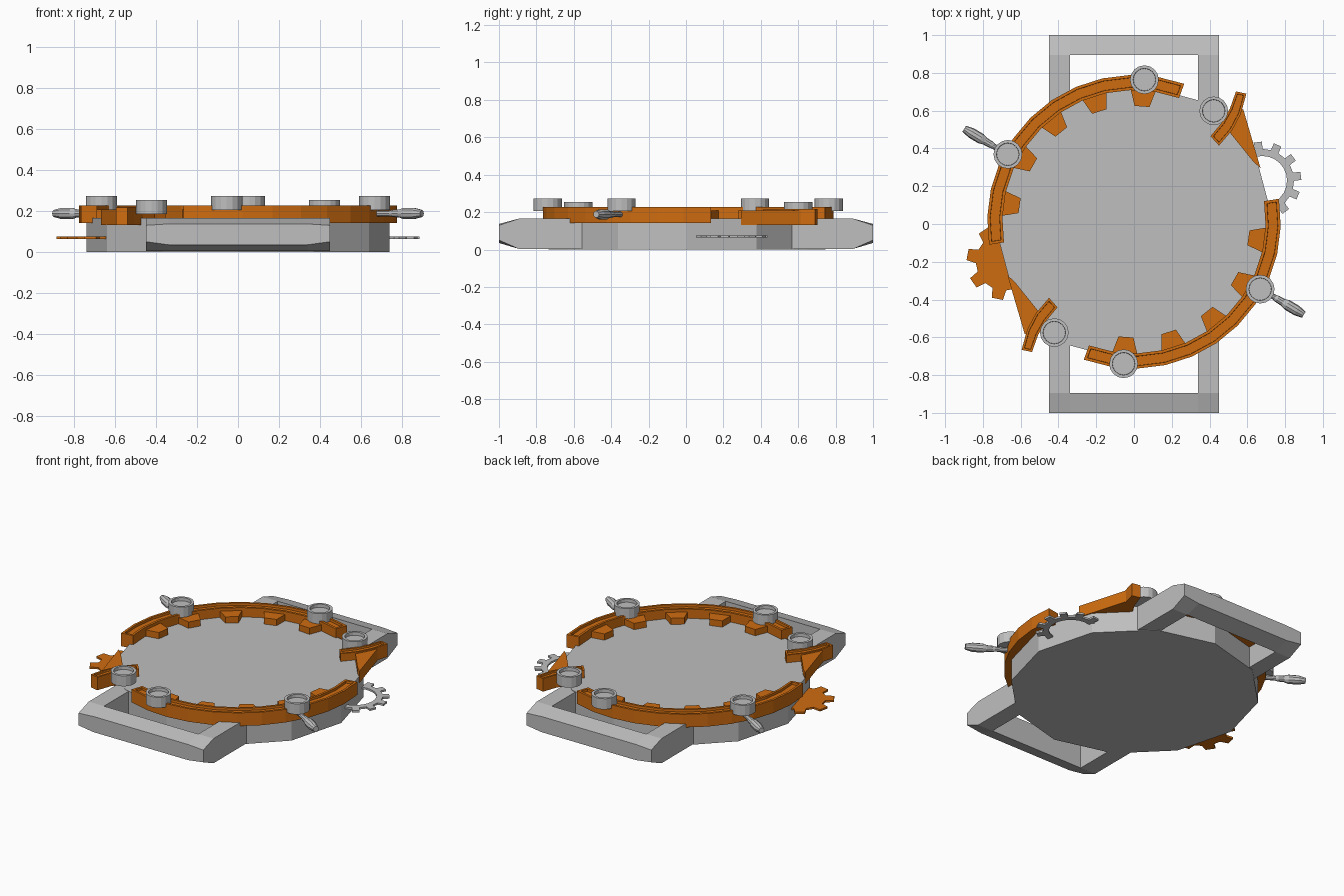
import bpy, bmesh, math
from mathutils import Vector

if "Cube" in bpy.data.objects:
    bpy.data.objects.remove(bpy.data.objects["Cube"])

CY = 0.012  # y of the turning centre shared by the paired parts


def material(name, rgb):
    m = bpy.data.materials.new(name)
    m.diffuse_color = (*rgb, 1)
    m.use_nodes = True
    m.node_tree.nodes["Principled BSDF"].inputs["Base Color"].default_value = m.diffuse_color
    return m


grey = material("light_grey", (0.52, 0.52, 0.52))
orange = material("orange", (0.62, 0.15, 0.005))


def finish(bm, name, mat):
    bmesh.ops.recalc_face_normals(bm, faces=bm.faces[:])
    me = bpy.data.meshes.new(name)
    bm.to_mesh(me)
    bm.free()
    me.materials.append(mat)
    ob = bpy.data.objects.new(name, me)
    bpy.context.collection.objects.link(ob)
    return ob


def polar(r, deg):
    a = math.radians(deg)
    return (r * math.cos(a), r * math.sin(a))


def circle(x, y, r, n):
    return [(x + r * math.cos(2 * math.pi * i / n),
             y + r * math.sin(2 * math.pi * i / n)) for i in range(n)]


def prism(name, pts, z0, z1, mat, s=1, rim=0, depth=0):
    """Upright prism, turned half round when s = -1, optionally recessed on top."""
    bm = bmesh.new()
    low, high = ([bm.verts.new((s * x, CY + s * y, z)) for x, y in pts] for z in (z0, z1))
    bm.faces.new(low)
    top = bm.faces.new(high)
    n = len(pts)
    for i in range(n):
        j = (i + 1) % n
        bm.faces.new((low[i], low[j], high[j], high[i]))
    bmesh.ops.recalc_face_normals(bm, faces=bm.faces[:])
    if rim:
        bmesh.ops.inset_region(bm, faces=[top], thickness=rim, use_even_offset=True)
        bmesh.ops.inset_region(bm, faces=[top], thickness=0.001, depth=-depth,
                               use_even_offset=True)
    return finish(bm, name, mat)


def loft(name, rings, mat):
    """Capped skin through cross-sections of equal length."""
    bm = bmesh.new()
    loops = [[bm.verts.new(p) for p in r] for r in rings]
    n = len(loops[0])
    for a, b in zip(loops, loops[1:]):
        for i in range(n):
            j = (i + 1) % n
            bm.faces.new((a[i], a[j], b[j], b[i]))
    bm.faces.new(loops[0])
    bm.faces.new(loops[-1])
    return finish(bm, name, mat)


def gear(r_root, r_tip, teeth, phase, base, tip):
    """Gear outline; base and tip are the tooth widths as shares of the pitch."""
    pts, step = [], 360 / teeth
    for i in range(teeth):
        a = phase + i * step
        pts += [polar(r_root, a - base * step / 2), polar(r_tip, a - tip * step / 2),
                polar(r_tip, a + tip * step / 2), polar(r_root, a + base * step / 2)]
    return pts


# Twelve-sided body
prism("body", circle(0, -0.006, 0.74, 12), 0, 0.167, grey)

for s, side in ((1, "back"), (-1, "front")):
    # Carrying handle: chamfered end bar and two arms
    rings = []
    for x, lo, hi in ((-0.45, 0.05, 0.13), (-0.34, 0.035, 0.137),
                      (0.34, 0.035, 0.137), (0.45, 0.05, 0.13)):
        rings.append([(x, s * 0.895, 0.004), (x, s * 0.895, 0.165),
                      (x, s, hi), (x, s, lo)])
    loft(side + "_handle_bar", rings, grey)
    for k in (-1, 1):
        loft(side + "_handle_arm", [[(k * x, s * y, z) for x, z in
             ((0.34, 0.004), (0.45, 0.004), (0.45, 0.165), (0.34, 0.165))]
             for y in (0.5, 0.895)], grey)

    # Grooved arc rail
    angles = [70 + 119 * i / 11 for i in range(12)]
    rail = [polar(0.777, a) for a in angles] + [polar(0.697, a) for a in reversed(angles)]
    prism(side + "_arc_rail", rail, 0.142, 0.227, orange, s, 0.015, 0.015)

    # Inward teeth on the rail
    for i in range(5):
        a = 86 + 21.5 * i
        tooth = [polar(0.71, a - 5.6), polar(0.71, a + 5.6),
                 polar(0.613, a + 3.7), polar(0.613, a - 3.7)]
        prism(side + "_rail_tooth", tooth, 0.145, 0.208, orange, s)

    # Short clip and its wedge
    clip = [(0.54, 0.69), (0.595, 0.678), (0.565, 0.57), (0.52, 0.485), (0.45, 0.403),
            (0.405, 0.453), (0.465, 0.525), (0.508, 0.60)]
    prism(side + "_clip", clip, 0.132, 0.217, orange, s, 0.012, 0.012)
    wedge = [(0.577, 0.60), (0.67, 0.283), (0.63, 0.32), (0.505, 0.475)]
    prism(side + "_clip_wedge", wedge, 0.132, 0.208, orange, s)

    # Cupped knobs
    for x, y, z0, z1 in ((0.055, 0.752, 0.205, 0.274), (-0.668, 0.357, 0.205, 0.274),
                         (0.422, 0.587, 0.185, 0.253)):
        prism(side + "_knob", circle(x, y, 0.076, 16), z0, z1, grey, s, 0.016, 0.02)

    # Lever turned around an axis running out from the knob
    start = Vector((-0.66, 0.35, 0.188))
    axis = Vector((-0.238, 0.142, 0)).normalized()
    across = Vector((-axis.y, axis.x, 0))
    rings = []
    for t, r in ((0, 0.015), (0.10, 0.015), (0.115, 0.019), (0.15, 0.020),
                 (0.175, 0.028), (0.235, 0.028), (0.278, 0.018)):
        ring = []
        for i in range(10):
            u, v = polar(r, 36 * i)
            p = start + axis * t + across * u
            ring.append((s * p.x, CY + s * p.y, p.z + v))
        rings.append(ring)
    lever = loft(side + "_lever", rings, grey)

# Solid orange gear on the left
prism("solid_gear", [(x - 0.685, y - 0.212) for x, y in gear(0.152, 0.202, 8, 124, 0.62, 0.38)],
      0.063, 0.075, orange)

# Ring gear on the right: outline with a hole, built sector by sector
outer = [(x + 0.68, y + 0.23) for x, y in gear(0.167, 0.206, 12, 7, 0.5, 0.4)]
bm = bmesh.new()
loops = []
for z in (0.063, 0.075):
    out = [bm.verts.new((x, y, z)) for x, y in outer]
    inn = []
    for x, y in outer:
        d = Vector((x - 0.68, y - 0.23)).normalized() * 0.13
        inn.append(bm.verts.new((d.x + 0.68, d.y + 0.23, z)))
    loops.append((out, inn))
(o0, i0), (o1, i1) = loops
n = len(outer)
for a in range(n):
    b = (a + 1) % n
    for p, q in ((o0, o1), (o1, i1), (i1, i0), (i0, o0)):
        bm.faces.new((p[a], p[b], q[b], q[a]))
finish(bm, "ring_gear", grey)
